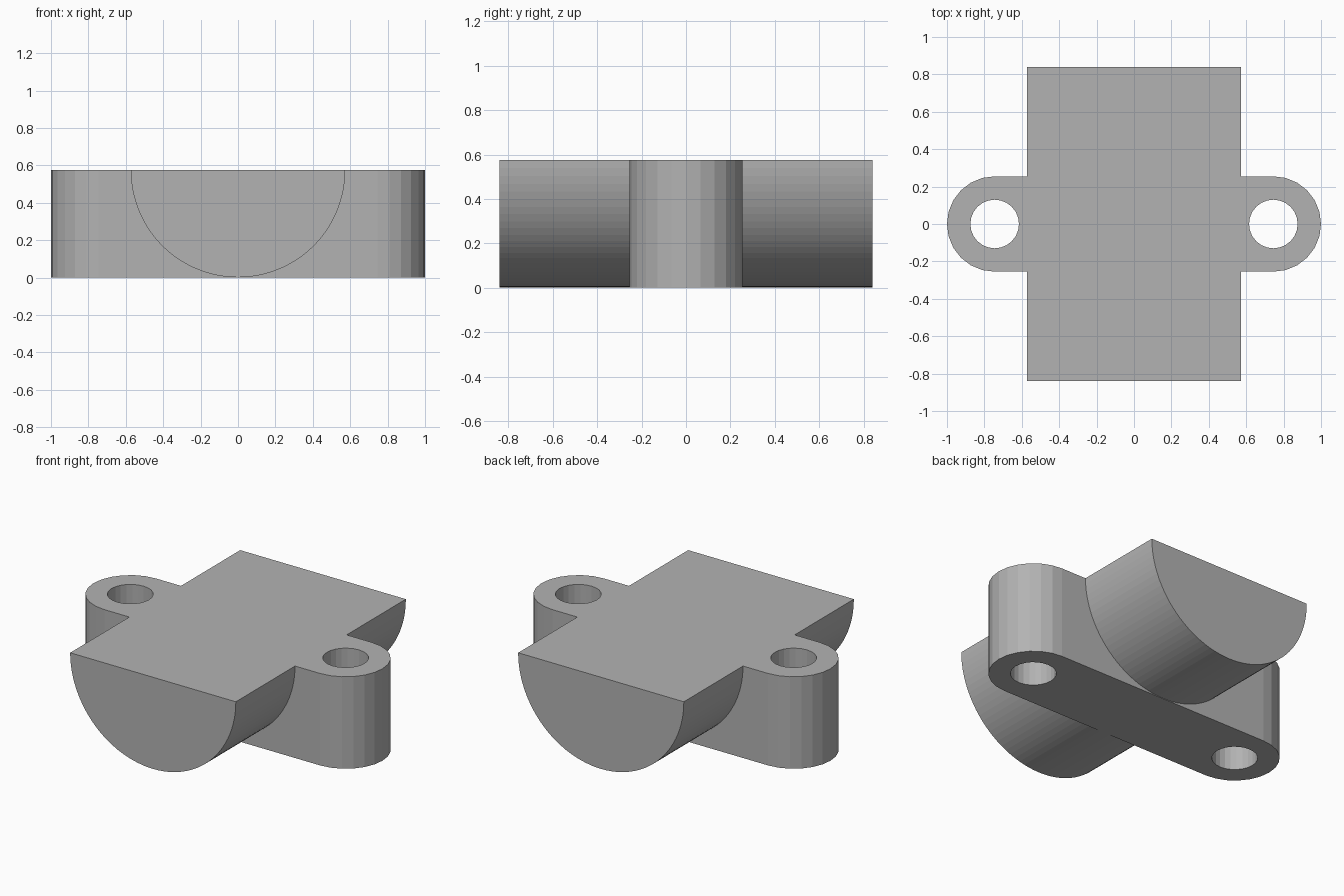
import bpy
import bmesh
from math import sin, cos, pi

cube = bpy.data.objects.get("Cube")
if cube:
    bpy.data.objects.remove(cube, do_unlink=True)

HEIGHT = 0.575
HOLE_X = 0.745
EAR_RADIUS = 0.255
HOLE_RADIUS = 0.13
CRADLE_RADIUS = 0.573
CRADLE_HALF_LENGTH = 0.84

grey = bpy.data.materials.new("plain grey")
grey.use_nodes = True
colour = (0.45, 0.45, 0.45, 1)
grey.diffuse_color = colour
grey.node_tree.nodes["Principled BSDF"].inputs["Base Color"].default_value = colour


def arc(cx, cy, radius, start, end, steps):
    """Points along an arc, both ends included."""
    angles = [start + (end - start) * i / steps for i in range(steps + 1)]
    return [(cx + radius * cos(a), cy + radius * sin(a)) for a in angles]


def prism(name, points, sweep):
    """Extrude a closed outline of 3D points along the sweep vector."""
    bm = bmesh.new()
    face = bm.faces.new([bm.verts.new(p) for p in points])
    grown = bmesh.ops.extrude_face_region(bm, geom=[face], use_keep_orig=True)
    moved = [v for v in grown["geom"] if isinstance(v, bmesh.types.BMVert)]
    bmesh.ops.translate(bm, verts=moved, vec=sweep)
    bmesh.ops.recalc_face_normals(bm, faces=bm.faces)
    mesh = bpy.data.meshes.new(name)
    bm.to_mesh(mesh)
    bm.free()
    mesh.materials.append(grey)
    obj = bpy.data.objects.new(name, mesh)
    bpy.context.collection.objects.link(obj)
    return obj


def combine(target, other, operation):
    """Boolean with a hidden helper object."""
    mod = target.modifiers.new(other.name, "BOOLEAN")
    mod.operation = operation
    mod.solver = "EXACT"
    mod.object = other
    other.hide_render = True
    other.hide_viewport = True
    other.hide_set(True)


# Round-ended mounting bar
outline = (arc(HOLE_X, 0, EAR_RADIUS, -pi / 2, pi / 2, 12)
           + arc(-HOLE_X, 0, EAR_RADIUS, pi / 2, 3 * pi / 2, 12))
body = prism("clamp_body", [(x, y, 0) for x, y in outline], (0, 0, HEIGHT))

# Half-round cradle block running front to back
half = arc(0, HEIGHT, CRADLE_RADIUS, pi, 2 * pi, 50)
cradle = prism("half_round_block", [(x, -CRADLE_HALF_LENGTH, z) for x, z in half],
               (0, 2 * CRADLE_HALF_LENGTH, 0))
combine(body, cradle, "UNION")

# Bolt holes through both ears
for side, label in ((1, "left"), (-1, "right")):
    ring = arc(side * HOLE_X, 0, HOLE_RADIUS, 0, 2 * pi, 24)[:-1]
    hole = prism(label + "_hole_cutter", [(x, y, -0.1) for x, y in ring],
                 (0, 0, HEIGHT + 0.2))
    combine(body, hole, "DIFFERENCE")

# Bake the booleans and drop the helpers
bpy.context.view_layer.update()
graph = bpy.context.evaluated_depsgraph_get()
baked = bpy.data.meshes.new_from_object(body.evaluated_get(graph))
helpers = [m.object for m in body.modifiers]
body.modifiers.clear()
body.data = baked
for helper in helpers:
    bpy.data.objects.remove(helper, do_unlink=True)
